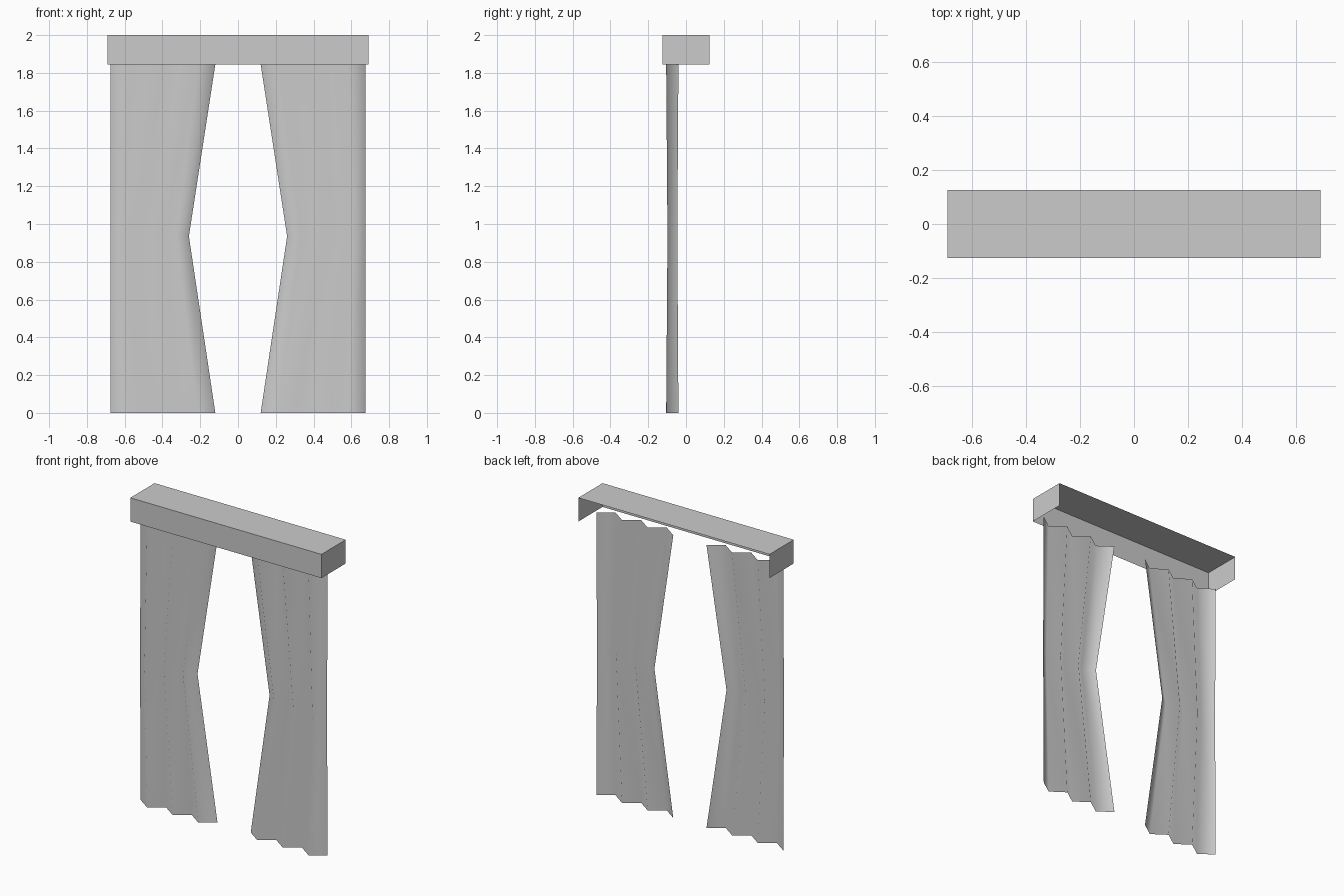
import bpy, bmesh

if "Cube" in bpy.data.objects:
    bpy.data.objects.remove(bpy.data.objects["Cube"])

# Pelmet: sheet box, open underneath and at the back
bpy.ops.mesh.primitive_cube_add(size=1, location=(0, 0, 1.9225))
pelmet = bpy.context.object
pelmet.name = "pelmet"
pelmet.scale = (1.38, 0.25, 0.155)
bpy.ops.object.transform_apply(location=True, scale=True)
bm = bmesh.new()
bm.from_mesh(pelmet.data)
bm.normal_update()
open_sides = [f for f in bm.faces if f.normal.z < -0.5 or f.normal.y > 0.5]
bmesh.ops.delete(bm, geom=open_sides, context='FACES')
bm.to_mesh(pelmet.data)
bm.free()

# Curtain: zigzag folds, gathered inwards at mid height
OUTER, FOLDS = 0.675, 6
rows = [  # height, inner edge x, front y, back y
    (0.0, 0.12, -0.105, -0.04),
    (0.935, 0.26, -0.098, -0.046),
    (1.845, 0.12, -0.105, -0.04),
]


def make_curtain(name, side):
    bm = bmesh.new()
    grid = []
    for z, inner, front, back in rows:
        step = (OUTER - inner) / FOLDS
        grid.append([bm.verts.new((side * (inner + i * step), front if i % 2 else back, z))
                     for i in range(FOLDS + 1)])
    for low, high in zip(grid, grid[1:]):
        for i in range(FOLDS):
            quad = [low[i], low[i + 1], high[i + 1], high[i]]
            face = bm.faces.new(quad if side > 0 else quad[::-1])
            face.smooth = True
    mesh = bpy.data.meshes.new(name)
    bm.to_mesh(mesh)
    bm.free()
    bpy.context.collection.objects.link(bpy.data.objects.new(name, mesh))


make_curtain("curtain_right", 1)
make_curtain("curtain_left", -1)
